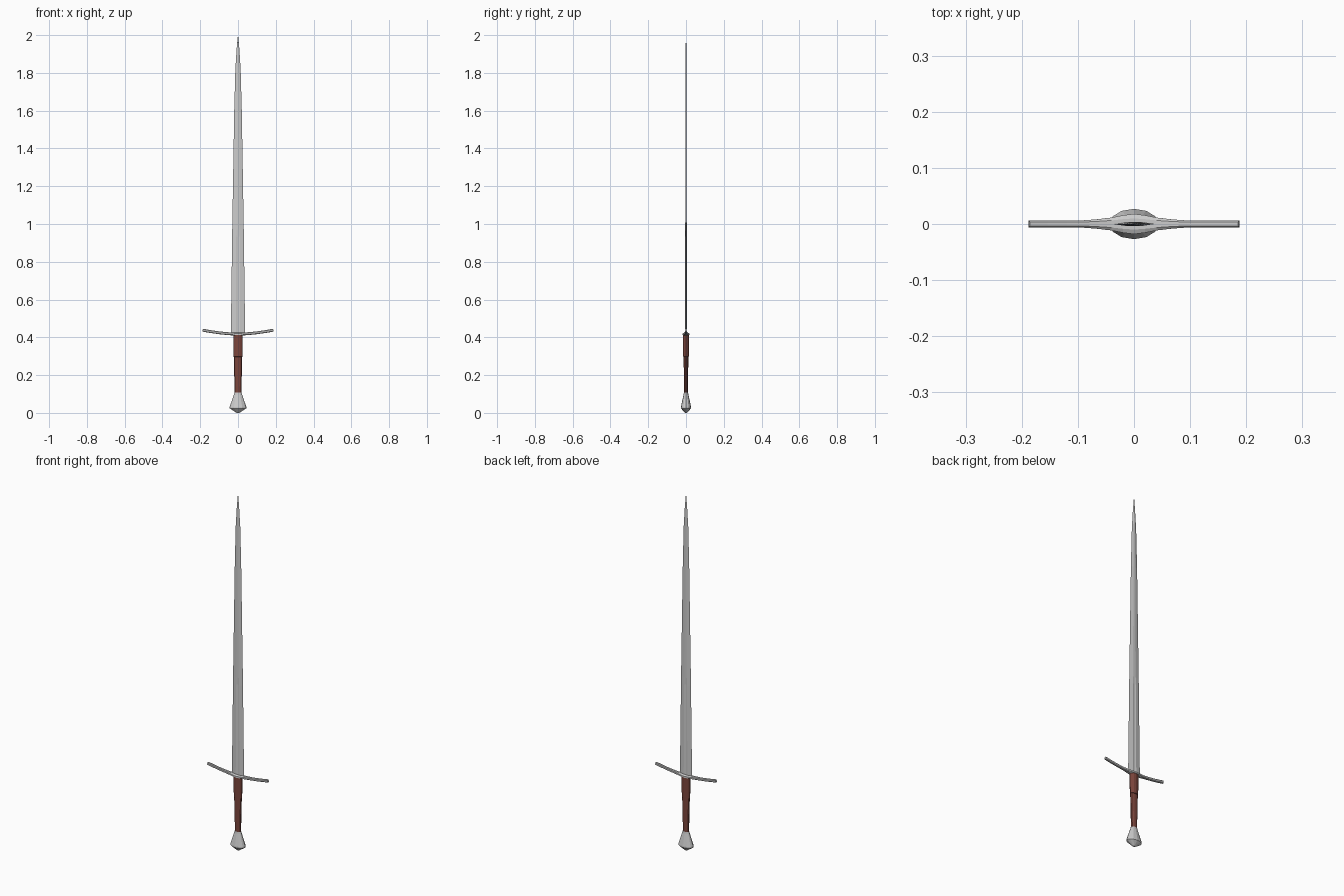
import bpy, bmesh
from math import cos, sin, pi

if "Cube" in bpy.data.objects:
    bpy.data.objects.remove(bpy.data.objects["Cube"])


def loft(name, rings, material=None):
    """Skin a list of equal-length point rings and cap both ends."""
    bm = bmesh.new()
    loops = [[bm.verts.new(p) for p in ring] for ring in rings]
    for a, b in zip(loops, loops[1:]):
        for i in range(len(a)):
            j = (i + 1) % len(a)
            bm.faces.new((a[i], a[j], b[j], b[i]))
    bm.faces.new(loops[0][::-1])
    bm.faces.new(loops[-1])
    bmesh.ops.remove_doubles(bm, verts=bm.verts, dist=1e-5)
    bmesh.ops.recalc_face_normals(bm, faces=bm.faces)
    mesh = bpy.data.meshes.new(name)
    bm.to_mesh(mesh)
    bm.free()
    obj = bpy.data.objects.new(name, mesh)
    bpy.context.collection.objects.link(obj)
    if material:
        mesh.materials.append(material)
    return obj


def ellipse(z, rx, ry, sides=12):
    return [(rx * cos(2 * pi * i / sides), ry * sin(2 * pi * i / sides), z)
            for i in range(sides)]


def blade_ring(z, w, t, groove):
    """Blade section: two edges, raised flats and a central fuller."""
    s = w * 0.3
    inner = t * (1 - groove)
    m = t if groove else t * 0.9
    return [(w, 0, z), (s, m, z), (0, inner, z), (-s, m, z),
            (-w, 0, z), (-s, -m, z), (0, -inner, z), (s, -m, z)]


leather = bpy.data.materials.new("leather")
leather.diffuse_color = (0.2, 0.06, 0.045, 1)
leather.use_nodes = True
leather.node_tree.nodes["Principled BSDF"].inputs["Base Color"].default_value = leather.diffuse_color

# Blade: long taper, fuller up to mid length, then a ridge to the point
loft("blade", [blade_ring(*r) for r in (
    (0.41, 0.038, 0.004, 0.5), (0.93, 0.031, 0.004, 0.5),
    (0.97, 0.0305, 0.004, 0), (1.6, 0.020, 0.0035, 0),
    (1.82, 0.014, 0.003, 0), (1.93, 0.007, 0.002, 0),
    (2.0, 0.0005, 0.0003, 0))])

# Crossguard: upswept bar with chamfered section, swelling at the centre
half = [(0.0, 0.018), (0.02, 0.0155), (0.04, 0.0115), (0.065, 0.0085),
        (0.09, 0.0065), (0.12, 0.006), (0.155, 0.006), (0.187, 0.006)]
stations = [(-x, y) for x, y in half[:0:-1]] + half
guard_rings = []
for x, y in stations:
    z = 0.417 + 0.021 * (abs(x) / 0.187) ** 1.7
    h, k = 0.0075, 0.55
    tilt = -0.17 * x / 0.187
    section = [(y, h * k), (y * k, h), (-y * k, h), (-y, h * k),
               (-y, -h * k), (-y * k, -h), (y * k, -h), (y, -h * k)]
    guard_rings.append([(x + tilt * dz, dy, z + dz) for dy, dz in section])
loft("crossguard", guard_rings)

# Grip: thicker upper sleeve stepping down to a slimmer lower wrap
loft("grip", [ellipse(*r) for r in (
    (0.10, 0.0175, 0.0105), (0.297, 0.0225, 0.0125), (0.298, 0.024, 0.0155),
    (0.412, 0.025, 0.016))], leather)

# Pommel: flared faceted body with a shallow pointed base
loft("pommel", [ellipse(*r) for r in (
    (0.0, 0.007, 0.004), (0.024, 0.044, 0.027), (0.032, 0.044, 0.027),
    (0.098, 0.0215, 0.0125), (0.107, 0.019, 0.0115))])
